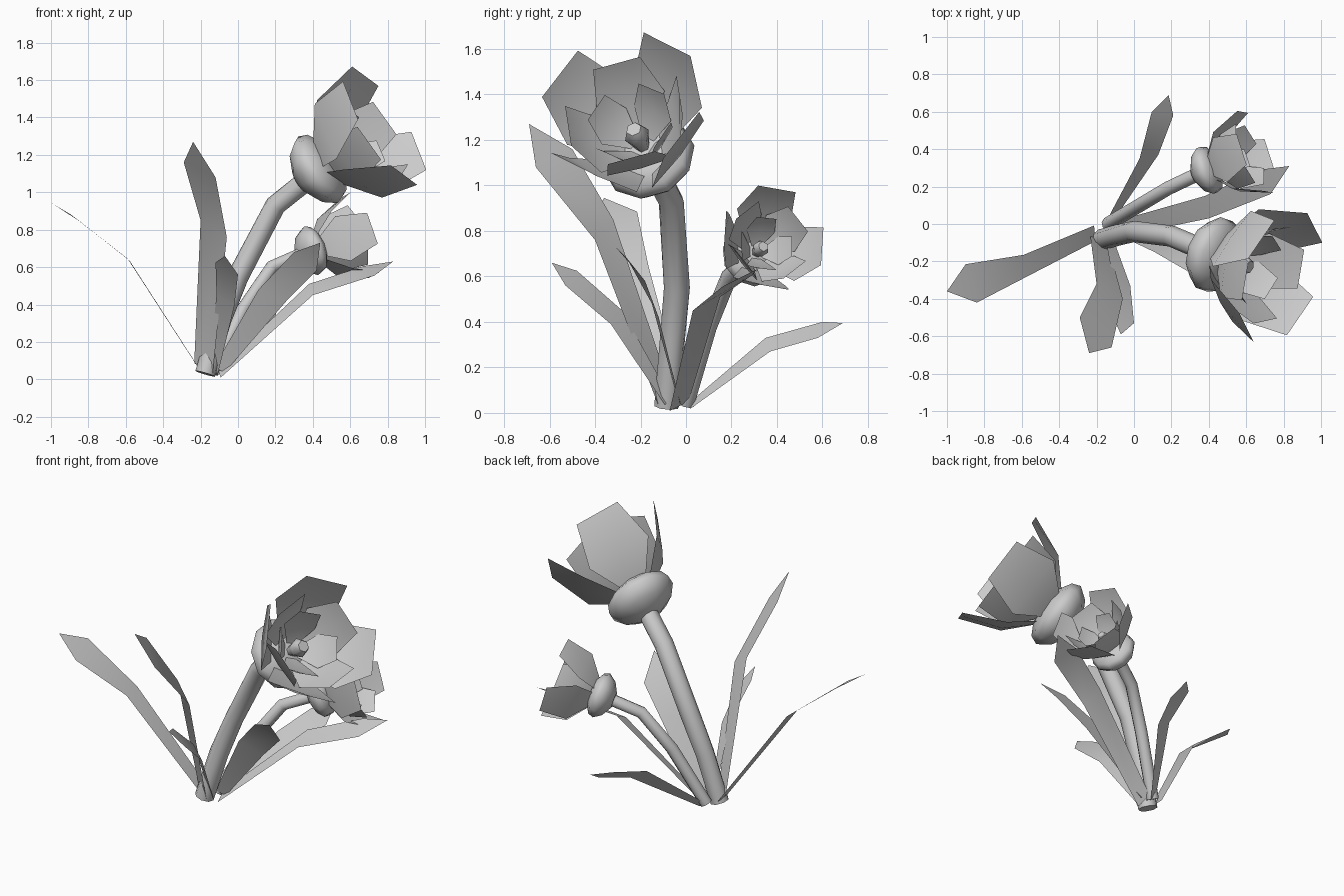
import bpy, math
from mathutils import Vector, Matrix

if "Cube" in bpy.data.objects:
    bpy.data.objects.remove(bpy.data.objects["Cube"])


def make(name, verts, faces, angle=40):
    me = bpy.data.meshes.new(name)
    me.from_pydata([tuple(v) for v in verts], [], faces)
    me.update()
    ob = bpy.data.objects.new(name, me)
    bpy.context.collection.objects.link(ob)
    bpy.ops.object.select_all(action='DESELECT')
    ob.select_set(True)
    bpy.context.view_layer.objects.active = ob
    bpy.ops.object.shade_smooth_by_angle(angle=math.radians(angle))
    return ob


def frame(origin, axis):
    # local z = flower axis, local x = upward, local y = sideways
    a = Vector(axis).normalized()
    up = (Vector((0, 0, 1)) - a * a.z).normalized()
    m = Matrix((up, a.cross(up), a)).transposed().to_4x4()
    m.translation = origin
    return m


def skin(rings, n):
    # closed tube faces through rings of n points, capped at both ends
    faces = [(i * n + j, i * n + (j + 1) % n, (i + 1) * n + (j + 1) % n, (i + 1) * n + j)
             for i in range(rings - 1) for j in range(n)]
    return faces + [tuple(reversed(range(n))), tuple(range((rings - 1) * n, rings * n))]


def lathe(name, m, profile, n):
    verts = [m @ Vector((r * math.cos(t), r * math.sin(t), h))
             for h, r in profile for t in (2 * math.pi * j / n for j in range(n))]
    return make(name, verts, skin(len(profile), n), 60)


def stem(name, path, radius, n=8):
    pts = [Vector(p) for p in path]
    verts = []
    for i, p in enumerate(pts):
        d = pts[min(i + 1, len(pts) - 1)] - pts[max(i - 1, 0)]
        m = frame(p, d)
        verts += [m @ Vector((radius * math.cos(t), radius * math.sin(t), 0))
                  for t in (2 * math.pi * j / n for j in range(n))]
    return make(name, verts, skin(len(pts), n), 60)


def petals(name, m, scale, turn, lift=0.0, close=1.0):
    # four flat-tipped petals: rows of (height, distance from axis, half width)
    rows = [(0.05, 0.08, 0.06), (0.22, 0.245, 0.195), (0.455, 0.35, 0.135)]
    bulge = [0, 0.015, 0]
    verts, faces = [], []
    for k in range(4):
        rot = Matrix.Rotation(math.radians(turn + 90 * k), 4, 'Z')
        b = len(verts)
        for (h, r, w), dr in zip(rows, bulge):
            for s in (-1, 0, 1):
                p = Vector(((r + (1 - abs(s)) * dr) * close, s * w, h)) * scale
                verts.append(m @ rot @ (p + Vector((0, 0, lift))))
        faces += [(b + 3 * i + j, b + 3 * i + j + 1, b + 3 * i + j + 4, b + 3 * i + j + 3)
                  for i in range(2) for j in range(2)]
    return make(name, verts, faces, 50)


def flower(name, origin, axis, size, turn):
    m = frame(Vector(origin), axis) @ Matrix.Scale(size, 4)
    lathe(name + "_calyx", m, [(-0.11, 0.07), (-0.06, 0.16), (0.01, 0.21),
                               (0.06, 0.19), (0.10, 0.12), (0.11, 0.03)], 10)
    petals(name + "_outer_petals", m, 1.0, turn)
    petals(name + "_middle_petals", m, 0.8, turn + 45, 0.04, 0.92)
    petals(name + "_inner_petals", m, 0.52, turn + 4, 0.08, 1.0)
    lathe(name + "_pistil", m, [(0.1, 0.03), (0.16, 0.045), (0.20, 0.057), (0.25, 0.035)], 6)


def leaf(name, base, mid_a, mid_b, top_a, top_b, tip, base_width=0.7):
    base, ma, mb, ta, tb, tip = map(Vector, (base, mid_a, mid_b, top_a, top_b, tip))
    half = (mb - ma) * 0.5 * base_width
    verts = [base - half, base + half, ma, mb, ta, tb, tip]
    return make(name, verts, [(0, 1, 3, 2), (2, 3, 5, 4), (4, 5, 6)], 30)


# stems
stem("large_stem", [(-0.175, -0.085, 0.03), (-0.09, -0.06, 0.32), (0.0, -0.04, 0.55),
                    (0.2, -0.065, 0.93), (0.40, -0.15, 1.09)], 0.057)
stem("small_stem", [(-0.14, 0.0, 0.04), (0.03, 0.1, 0.38), (0.18, 0.19, 0.6),
                    (0.38, 0.285, 0.685)], 0.037)

# flower heads
flower("large_flower", (0.42, -0.16, 1.115), (0.8, -0.28, 0.53), 1.0, -27)
flower("small_flower", (0.385, 0.285, 0.685), (0.87, 0.33, 0.28), 0.65, -10)

# leaves around the base
leaf("left_leaf", (-0.21, -0.05, 0.06), (-0.59, -0.165, 0.645), (-0.58, -0.285, 0.635),
     (-0.90, -0.215, 0.885), (-0.84, -0.42, 0.84), (-1.0, -0.36, 0.945))
leaf("front_tall_leaf", (-0.185, -0.09, 0.055), (-0.2, -0.32, 0.85), (-0.06, -0.4, 0.76),
     (-0.29, -0.5, 1.16), (-0.12, -0.66, 1.08), (-0.24, -0.69, 1.27))
leaf("front_short_leaf", (-0.13, -0.08, 0.05), (-0.115, -0.28, 0.45), (-0.02, -0.33, 0.39),
     (-0.12, -0.48, 0.625), (0.0, -0.53, 0.56), (-0.07, -0.59, 0.66), 0.5)
leaf("back_leaf", (-0.13, 0.015, 0.03), (0.03, 0.35, 0.33), (0.13, 0.37, 0.27),
     (0.095, 0.6, 0.40), (0.21, 0.58, 0.33), (0.185, 0.69, 0.395), 0.4)
leaf("right_leaf", (-0.10, -0.03, 0.03), (0.40, 0.03, 0.45), (0.38, 0.15, 0.51),
     (0.73, 0.16, 0.555), (0.67, 0.29, 0.605), (0.83, 0.31, 0.63))
leaf("front_right_leaf", (-0.1, -0.03, 0.05), (0.11, -0.15, 0.48), (0.26, -0.12, 0.42),
     (0.30, -0.26, 0.68), (0.42, -0.18, 0.58), (0.44, -0.31, 0.73), 0.4)
